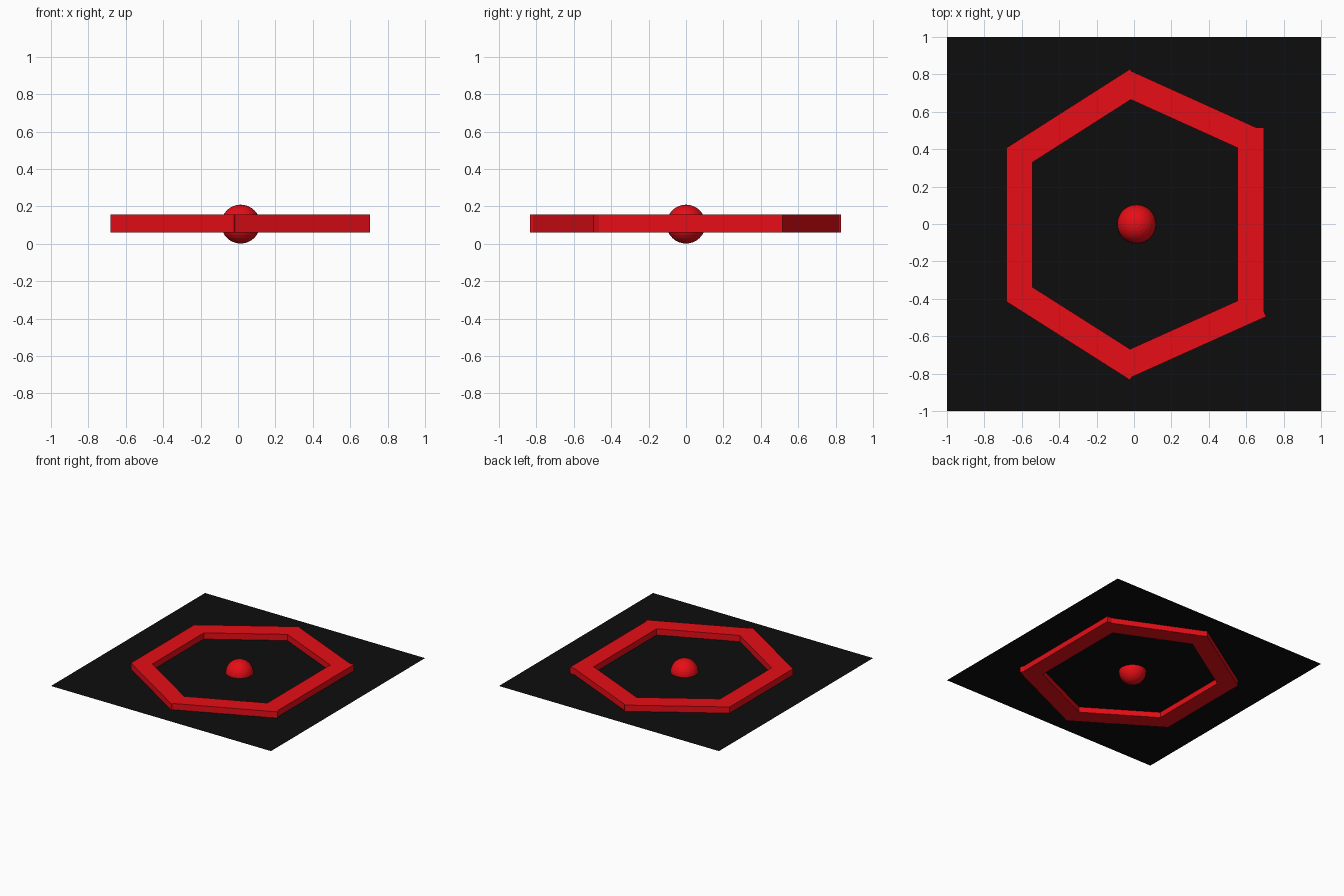
import bpy
from mathutils import Vector, Matrix

if "Cube" in bpy.data.objects:
    bpy.data.objects.remove(bpy.data.objects["Cube"])

MID = 0.105       # height of the sheet and of the ball centre
WIDTH = 0.14      # bar width
Z0, Z1 = 0.06, 0.156


def material(name, rgb):
    m = bpy.data.materials.new(name)
    m.diffuse_color = (*rgb, 1)
    m.use_nodes = True
    m.node_tree.nodes["Principled BSDF"].inputs["Base Color"].default_value = m.diffuse_color
    return m


red = material("red", (0.8, 0.004, 0.008))
black = material("black", (0.004, 0.004, 0.004))


def bar(name, start, end):
    """Box whose outer edge runs start -> end, clockwise; its width goes inward."""
    a, b = Vector(start), Vector(end)
    along = (b - a).normalized()
    inward = Vector((along.y, -along.x))
    c = (a + b) / 2 + inward * WIDTH / 2
    bpy.ops.mesh.primitive_cube_add(size=1)
    ob = bpy.context.object
    ob.name = name
    ob.data.transform(Matrix.Diagonal(((b - a).length, WIDTH, Z1 - Z0, 1)))
    ob.rotation_euler.z = -Vector((1, 0)).angle_signed(along)
    ob.location = (c.x, c.y, (Z0 + Z1) / 2)
    ob.data.materials.append(red)


# Flat square sheet cutting through the middle of the ring and ball
bpy.ops.mesh.primitive_plane_add(size=2, location=(0, 0, MID))
sheet = bpy.context.object
sheet.name = "sheet"
sheet.data.materials.append(black)

# Six overlapping bars forming the hexagonal ring
bar("left_bar", (-0.682, -0.415), (-0.682, 0.407))
bar("upper_left_bar", (-0.682, 0.407), (-0.022, 0.828))
bar("upper_right_bar", (-0.02, 0.82), (0.655, 0.515))
bar("right_bar", (0.694, 0.515), (0.694, -0.49))
bar("lower_right_bar", (0.707, -0.495), (-0.02, -0.822))
bar("lower_left_bar", (-0.022, -0.834), (-0.682, -0.415))

# Ball in the centre
bpy.ops.mesh.primitive_uv_sphere_add(segments=32, ring_count=16, radius=0.104,
                                     location=(0.014, 0, MID))
ball = bpy.context.object
ball.name = "ball"
ball.data.materials.append(red)
